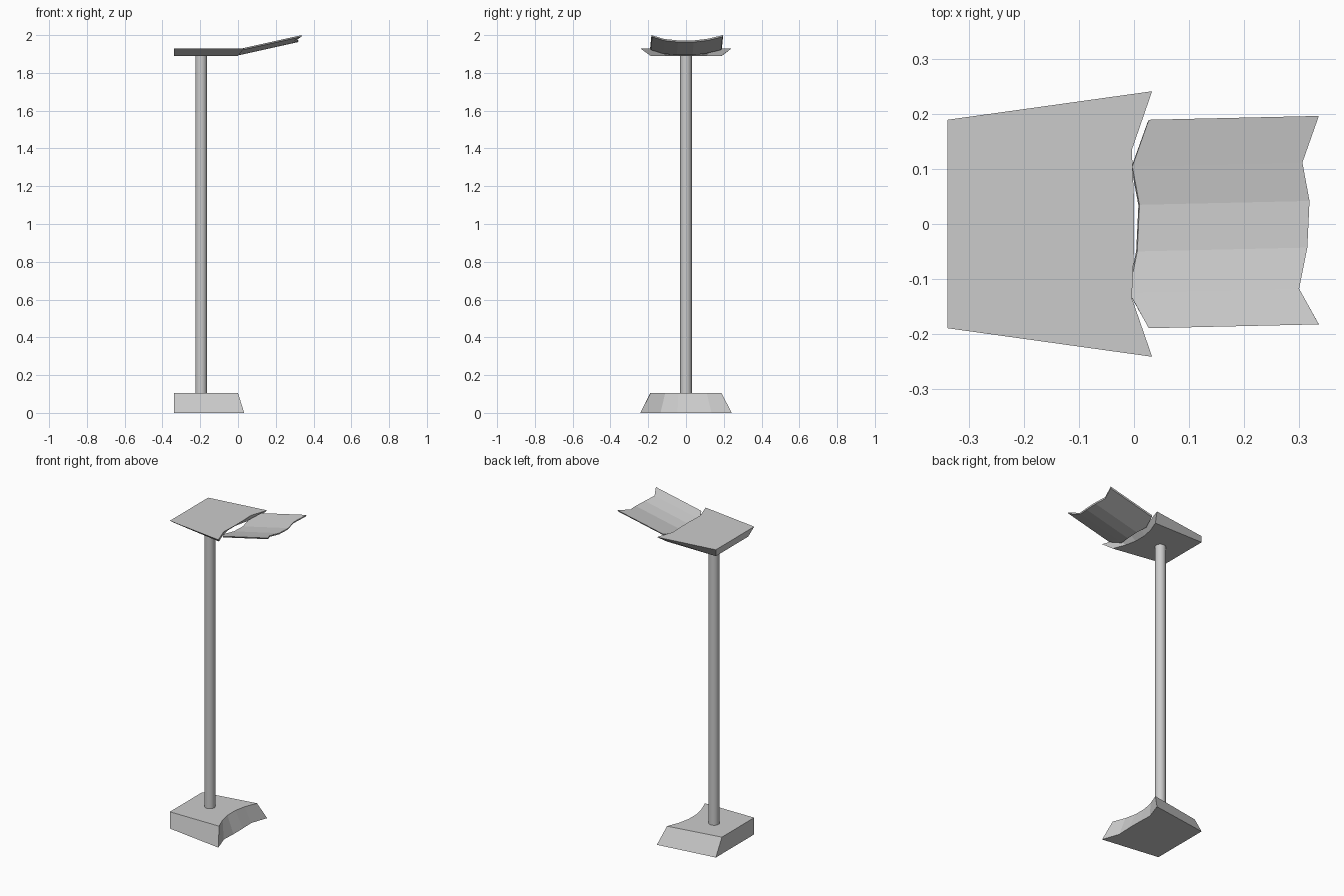
import bpy, bmesh

if "Cube" in bpy.data.objects:
    bpy.data.objects.remove(bpy.data.objects["Cube"])


def make_object(name, verts, faces):
    mesh = bpy.data.meshes.new(name)
    mesh.from_pydata(verts, [], faces)
    bm = bmesh.new()
    bm.from_mesh(mesh)
    bmesh.ops.recalc_face_normals(bm, faces=bm.faces)
    bm.to_mesh(mesh)
    bm.free()
    obj = bpy.data.objects.new(name, mesh)
    bpy.context.collection.objects.link(obj)
    return obj


def loft(name, a, b):
    """Closed solid between two loops with the same point count."""
    n = len(a)
    faces = [tuple(range(n)), tuple(range(n, 2 * n))]
    faces += [(i, (i + 1) % n, n + (i + 1) % n, n + i) for i in range(n)]
    return make_object(name, a + b, faces)


def mirrored(half):
    """Half profile of (x, y) from +y inward, completed to -y."""
    return half + [(x, -y) for x, y in reversed(half)]


# Scalloped front edges: wide outer face and narrower inner face
wide = mirrored([(0.033, 0.242), (-0.004, 0.135), (0.0, 0.045)])
wide += [(-0.34, -0.19), (-0.34, 0.19)]
narrow = mirrored([(0.0, 0.188), (-0.03, 0.11), (-0.045, 0.04)])
narrow += [(-0.34, -0.19), (-0.34, 0.13)]

# Weighted base
loft("base", [(x, y, 0.0) for x, y in wide],
     [(x, y, 0.105) for x, y in narrow])

# Top shelf, the base shape turned over and made thinner
loft("shelf", [(x, -y, 1.93) for x, y in wide],
     [(x, -y, 1.89) for x, y in narrow])

# Pole
bpy.ops.mesh.primitive_cylinder_add(vertices=20, radius=0.031, depth=1.81,
                                    location=(-0.195, 0, 0.995))
bpy.context.object.name = "pole"
bpy.ops.object.shade_smooth_by_angle()

# Tilted trough: a folded section swept up and forward from the shelf
top = [(0.027, 0.19, 1.931), (-0.003, 0.105, 1.911), (0.01, 0.035, 1.903),
       (0.006, -0.05, 1.903), (-0.009, -0.125, 1.911), (0.027, -0.19, 1.931)]
under = [(x - 0.002, y * 0.98, z - 0.009) for x, y, z in reversed(top)]
section = top + under
end = [(x + 0.31, y + 0.007, z + 0.069) for x, y, z in section]
n = len(section)
caps = [(i, i + 1, n - 2 - i, n - 1 - i) for i in range(len(top) - 1)]
faces = caps + [tuple(n + i for i in c) for c in caps]
faces += [(i, (i + 1) % n, n + (i + 1) % n, n + i) for i in range(n)]
make_object("tilted_trough", section + end, faces)
